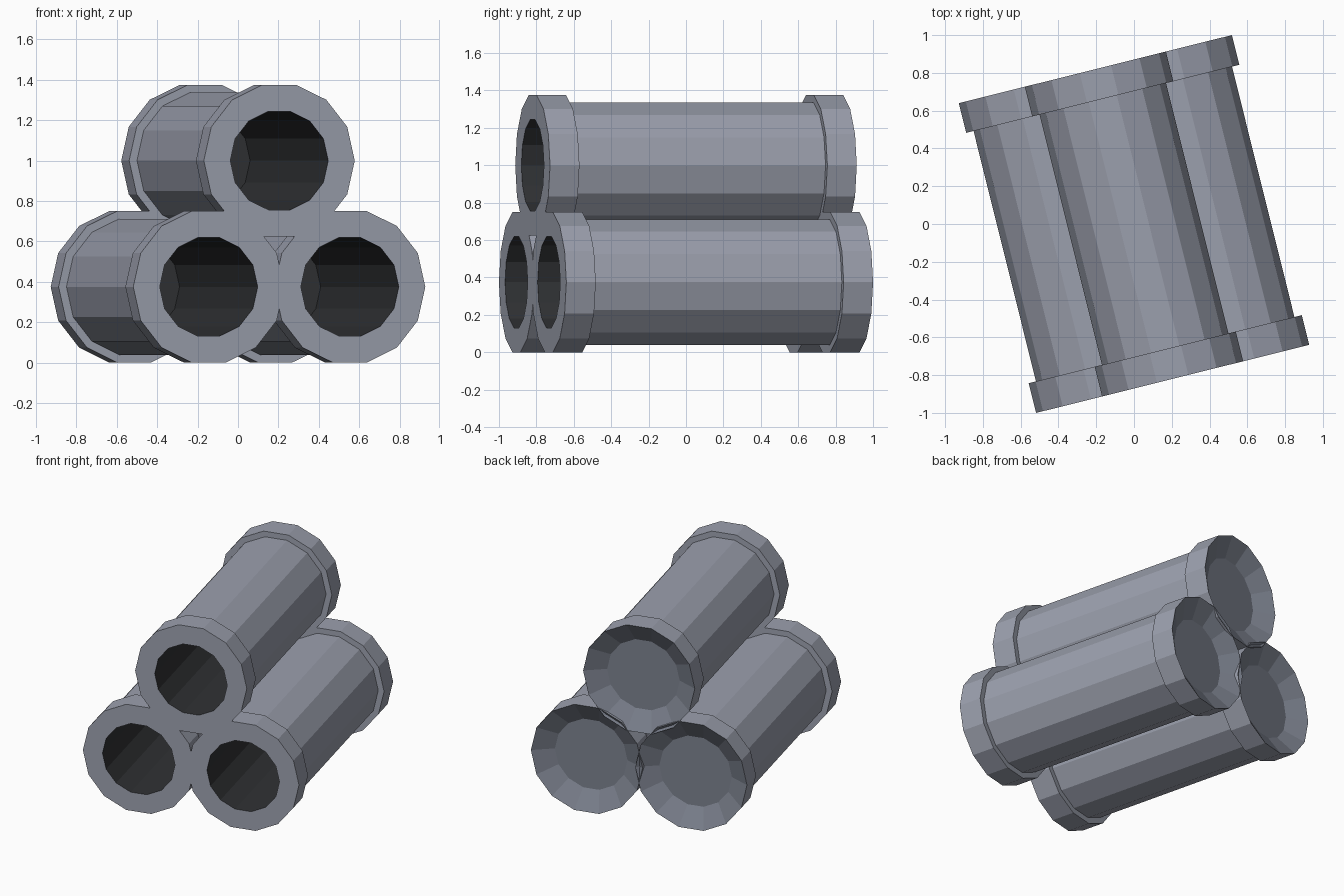
import bpy, bmesh
from math import sin, cos, pi, radians

if "Cube" in bpy.data.objects:
    bpy.data.objects.remove(bpy.data.objects["Cube"])

SIDES = 14
TURN = radians(14)

# Half-section of one tube: (radius, distance along the axis),
# from the bottom of the bore, round the outside, to the dished back cap
PROFILE = [
    (0.25, 0.755), (0.25, -0.845),                    # bore
    (0.385, -0.845), (0.385, -0.683), (0.345, -0.683),  # front collar
    (0.345, 0.683), (0.385, 0.683), (0.385, 0.845),   # barrel, back collar
    (0.25, 0.765),                                    # dished cap
]


def material(name, colour):
    mat = bpy.data.materials.new(name)
    mat.diffuse_color = (*colour, 1)
    mat.use_nodes = True
    mat.node_tree.nodes["Principled BSDF"].inputs["Base Color"].default_value = mat.diffuse_color
    return mat


MATERIALS = [material("slate_metal", (0.33, 0.35, 0.42)),
             material("dark_bore", (0.03, 0.032, 0.035)),
             material("back_cap", (0.2, 0.22, 0.27))]
SEGMENT_MATERIAL = [1, 0, 0, 0, 0, 0, 0, 2]  # one per profile segment


def tube(name, x, z):
    bm = bmesh.new()
    rings = [[bm.verts.new((r * cos(2 * pi * i / SIDES), y, r * sin(2 * pi * i / SIDES)))
              for i in range(SIDES)] for r, y in PROFILE]
    for a, b, mat in zip(rings, rings[1:], SEGMENT_MATERIAL):
        for i in range(SIDES):
            j = (i + 1) % SIDES
            bm.faces.new((a[i], a[j], b[j], b[i])).material_index = mat
    bm.faces.new(rings[0]).material_index = 1   # bottom of the bore
    bm.faces.new(rings[-1]).material_index = 2  # centre of the cap
    bmesh.ops.recalc_face_normals(bm, faces=bm.faces)
    mesh = bpy.data.meshes.new(name)
    bm.to_mesh(mesh)
    bm.free()
    for mat in MATERIALS:
        mesh.materials.append(mat)
    ob = bpy.data.objects.new(name, mesh)
    ob.location = (x * cos(TURN), x * sin(TURN), z)
    ob.rotation_euler.z = TURN
    bpy.context.collection.objects.link(ob)


# Two tubes on the ground, one stacked on top
tube("tube_left", -0.36, 0.375)
tube("tube_right", 0.36, 0.375)
tube("tube_top", 0, 1.0)
